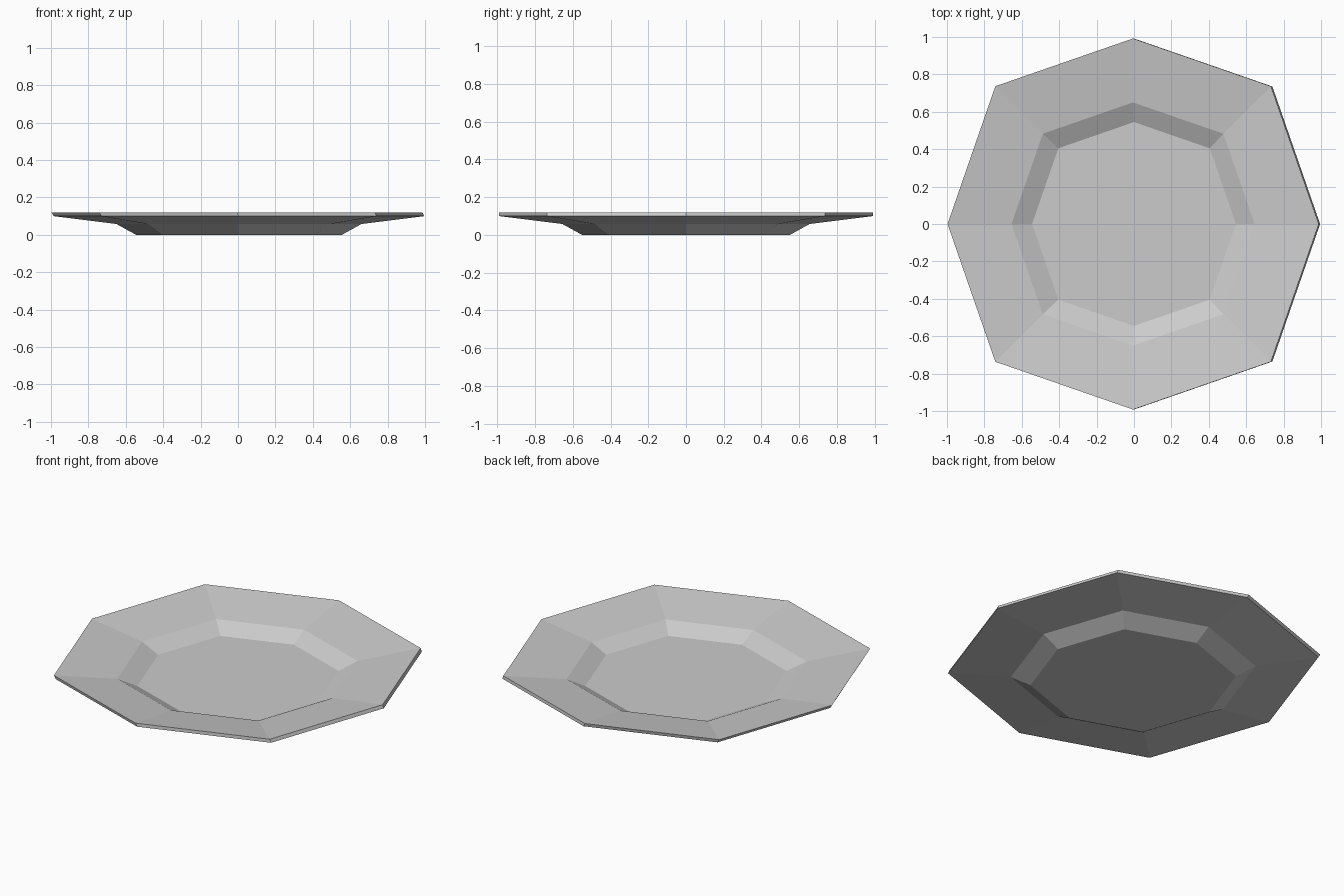
import bpy
import bmesh
from math import cos, sin, pi

cube = bpy.data.objects.get("Cube")
if cube:
    bpy.data.objects.remove(cube, do_unlink=True)

# One plain grey for the whole plate
grey = bpy.data.materials.new("plate grey")
grey.use_nodes = True
colour = (0.6, 0.6, 0.6, 1)
grey.diffuse_color = colour
grey.node_tree.nodes["Principled BSDF"].inputs["Base Color"].default_value = colour

SIDES = 8
DIAGONAL = 1.05     # the diagonal corners reach slightly further out
SHIFT = 0.005       # upper and lower skins are offset sideways

# Profile from the underside, round the rim, to the inner floor: radius, height, shift
profile = [
    (0.55, 0.0, SHIFT), (0.655, 0.058, SHIFT), (0.99, 0.10, SHIFT),
    (0.992, 0.12, -SHIFT), (0.65, 0.07, -SHIFT), (0.545, 0.018, 0),
]


def ring(bm, radius, height, shift):
    verts = []
    for i in range(SIDES):
        r = radius * (DIAGONAL if i % 2 else 1)
        a = 2 * pi * i / SIDES
        verts.append(bm.verts.new((r * cos(a) + shift, r * sin(a), height)))
    return verts


# Plate: lofted rings closed by the base and the inner floor
bm = bmesh.new()
rings = [ring(bm, *step) for step in profile]
for low, high in zip(rings, rings[1:]):
    for i in range(SIDES):
        j = (i + 1) % SIDES
        bm.faces.new((low[i], low[j], high[j], high[i]))
bm.faces.new(reversed(rings[0]))
bm.faces.new(rings[-1])
bmesh.ops.recalc_face_normals(bm, faces=bm.faces)

mesh = bpy.data.meshes.new("plate")
bm.to_mesh(mesh)
bm.free()
mesh.materials.append(grey)
plate = bpy.data.objects.new("plate", mesh)
bpy.context.collection.objects.link(plate)
